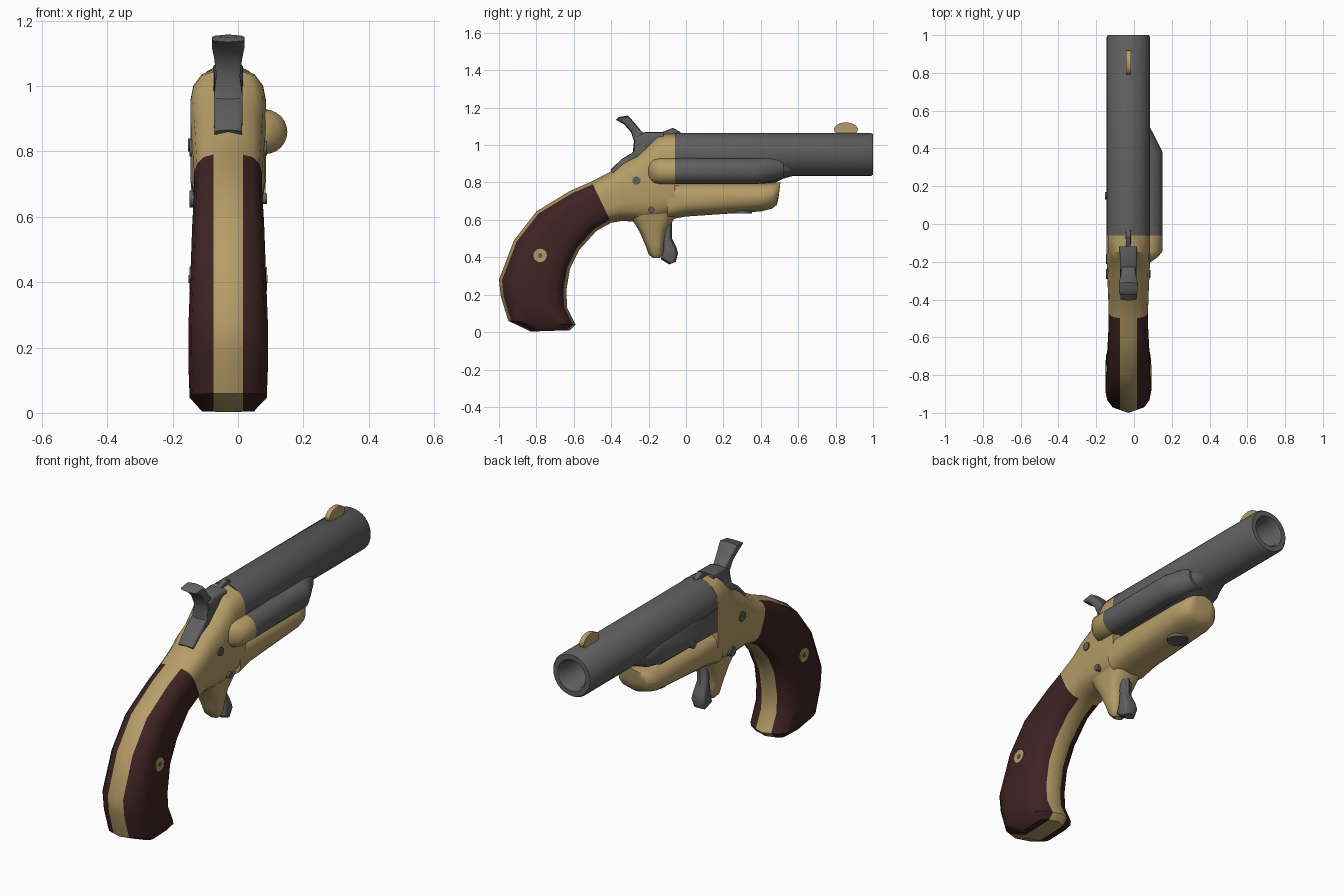
import bpy, bmesh, math
from mathutils import Vector, Matrix

cube = bpy.data.objects.get("Cube")
if cube:
    bpy.data.objects.remove(cube, do_unlink=True)

CX = -0.03      # centre plane of the pistol
CORE = 0.045    # half width of the brass strap


def material(name, rgb):
    m = bpy.data.materials.new(name)
    m.use_nodes = True
    m.diffuse_color = (*rgb, 1)
    m.node_tree.nodes["Principled BSDF"].inputs["Base Color"].default_value = (*rgb, 1)
    return m


STEEL = material("dark steel", (0.115, 0.115, 0.115))
BRASS = material("brass", (0.47, 0.34, 0.14))
WOOD = material("dark red wood", (0.05, 0.017, 0.018))


def finish(name, bm, mats, angle=40):
    bmesh.ops.remove_doubles(bm, verts=bm.verts, dist=1e-5)
    bmesh.ops.recalc_face_normals(bm, faces=bm.faces)
    me = bpy.data.meshes.new(name)
    bm.to_mesh(me)
    bm.free()
    for m in mats:
        me.materials.append(m)
    ob = bpy.data.objects.new(name, me)
    bpy.context.collection.objects.link(ob)
    bpy.ops.object.select_all(action='DESELECT')
    ob.select_set(True)
    bpy.context.view_layer.objects.active = ob
    bpy.ops.object.shade_smooth_by_angle(angle=math.radians(angle))
    return ob


def section(a, b, w, d, crown):
    """Rounded ring between side-profile points a and b, half width w, shoulder depth d."""
    a, b = Vector(a), Vector(b)
    s = (b - a).length
    d = min(d, s * 0.48)
    c = min(crown, d * 0.4)
    core = min(CORE, w * 0.6)
    half = [(core, c)]
    for k in (1, 2, 3):
        t = math.radians(30 * k)
        half.append((core + (w - core) * math.sin(t), c + (d - c) * (1 - math.cos(t))))
    right = [(0, 0)] + half + [(x, s - q) for x, q in reversed(half)] + [(0, s)]
    ring = right + [(-x, q) for x, q in reversed(right[1:-1])]
    u = (b - a) / s
    return [Vector((CX + x, a.x + u.x * q, a.y + u.y * q)) for x, q in ring]


def loft(name, stations, mats, crown=0.01, wood_from=None):
    bm = bmesh.new()
    rings = [[bm.verts.new(p) for p in section(*st, crown)] for st in stations]
    n = len(rings[0])
    strap = {0, n - 1, n // 2 - 1, n // 2}
    for i in range(len(rings) - 1):
        for j in range(n):
            k = (j + 1) % n
            f = bm.faces.new((rings[i][j], rings[i][k], rings[i + 1][k], rings[i + 1][j]))
            if wood_from is not None and i >= wood_from and j not in strap:
                f.material_index = 1
    # end caps, split into strap and two sides
    h = n // 2
    for r, end in ((rings[0], False), (rings[-1], True)):
        bm.faces.new((r[-1], r[0], r[1], r[h - 1], r[h], r[h + 1]))
        for side in (r[1:h], r[h + 1:]):
            f = bm.faces.new(side)
            f.material_index = 1 if end and wood_from is not None else 0
    return finish(name, bm, mats)


def rings_along_y(name, stations, mat, sides=24):
    """Round part along y from (y, centre x, centre z, radius)."""
    bm = bmesh.new()
    rings = []
    for y, cx, cz, r in stations:
        rings.append([bm.verts.new((cx + r * math.cos(2 * math.pi * k / sides), y,
                                    cz + r * math.sin(2 * math.pi * k / sides)))
                      for k in range(sides)])
    for p, q in zip(rings, rings[1:]):
        for j in range(sides):
            k = (j + 1) % sides
            bm.faces.new((p[j], p[k], q[k], q[j]))
    bm.faces.new(rings[0])
    bm.faces.new(rings[-1])
    return finish(name, bm, [mat])


def disc(name, loc, r, depth, mat, axis='X', scale=(1, 1, 1)):
    rot = Matrix.Rotation(math.pi / 2, 4, 'Y') if axis == 'X' else Matrix()
    bm = bmesh.new()
    bmesh.ops.create_cone(bm, cap_ends=True, segments=16, radius1=r, radius2=r, depth=depth,
                          matrix=Matrix.Translation(loc) @ Matrix.Diagonal((*scale, 1)) @ rot)
    return finish(name, bm, [mat])


# Receiver and grip in one sweep, wood panels either side of the strap
loft("frame_and_grip", [
    ((-0.06, 1.065), (-0.06, 0.62), 0.116, 0.11),
    ((-0.15, 1.06), (-0.12, 0.60), 0.116, 0.11),
    ((-0.19, 1.02), (-0.16, 0.59), 0.115, 0.12),
    ((-0.26, 0.955), (-0.22, 0.585), 0.113, 0.12),
    ((-0.33, 0.92), (-0.28, 0.59), 0.11, 0.11),
    ((-0.40, 0.86), (-0.34, 0.595), 0.107, 0.09),
    ((-0.505, 0.805), (-0.40, 0.585), 0.104, 0.08),
    ((-0.62, 0.755), (-0.48, 0.54), 0.104, 0.09),
    ((-0.80, 0.645), (-0.57, 0.44), 0.11, 0.10),
    ((-0.92, 0.49), (-0.62, 0.34), 0.115, 0.11),
    ((-1.0, 0.28), (-0.64, 0.22), 0.122, 0.12),
    ((-0.99, 0.19), (-0.635, 0.13), 0.122, 0.12),
    ((-0.95, 0.06), (-0.59, 0.04), 0.118, 0.11),
    ((-0.83, 0.003), (-0.62, 0.01), 0.08, 0.05),
], [BRASS, WOOD], crown=0.016, wood_from=6)

# Lower frame under the barrel
loft("lower_frame", [
    ((-0.10, 0.80), (-0.10, 0.60), 0.114, 0.06),
    ((0.0, 0.80), (0.0, 0.618), 0.114, 0.07),
    ((0.40, 0.80), (0.40, 0.645), 0.114, 0.07),
    ((0.46, 0.80), (0.46, 0.66), 0.105, 0.07),
    ((0.49, 0.80), (0.485, 0.68), 0.085, 0.06),
    ((0.505, 0.80), (0.495, 0.72), 0.06, 0.04),
], [BRASS])

# Stub guard and trigger
loft("trigger_guard_stub", [
    ((-0.30, 0.62), (-0.04, 0.64), 0.09, 0.09),
    ((-0.25, 0.54), (-0.10, 0.55), 0.07, 0.07),
    ((-0.215, 0.46), (-0.115, 0.48), 0.055, 0.05),
    ((-0.20, 0.415), (-0.12, 0.42), 0.045, 0.04),
    ((-0.175, 0.395), (-0.14, 0.397), 0.025, 0.02),
], [BRASS])
loft("trigger", [
    ((-0.13, 0.60), (-0.075, 0.60), 0.03, 0.02),
    ((-0.125, 0.50), (-0.075, 0.50), 0.03, 0.02),
    ((-0.125, 0.44), (-0.05, 0.45), 0.035, 0.02),
    ((-0.135, 0.39), (-0.043, 0.42), 0.04, 0.02),
    ((-0.09, 0.362), (-0.055, 0.375), 0.03, 0.02),
], [STEEL])

# Barrel: turned profile with an open bore
bm = bmesh.new()
profile = [(0, -0.06), (0.115, -0.06), (0.115, 0.99), (0.108, 1.0),
           (0.082, 1.0), (0.072, 0.985), (0.072, 0.1), (0, 0.1)]
pts = [bm.verts.new((CX + r, y, 0.95)) for r, y in profile]
edges = [bm.edges.new(e) for e in zip(pts, pts[1:])]
bmesh.ops.spin(bm, geom=pts + edges, cent=(CX, 0, 0.95), axis=(0, 1, 0),
               angle=2 * math.pi, steps=32)
finish("barrel", bm, [STEEL])

# Flat-sided block below the barrel
loft("barrel_block", [
    ((-0.06, 0.95), (-0.06, 0.79), 0.116, 0.02),
    ((0.41, 0.95), (0.41, 0.79), 0.116, 0.03),
    ((0.48, 0.95), (0.48, 0.80), 0.112, 0.06),
    ((0.51, 0.95), (0.52, 0.82), 0.10, 0.07),
    ((0.56, 0.95), (0.59, 0.84), 0.08, 0.07),
], [STEEL])

# Side rib on the left, steel in front and brass behind
rings_along_y("side_rib", [(-0.06, 0.083, 0.86, 0.068), (0.38, 0.083, 0.86, 0.068),
                           (0.45, 0.052, 0.87, 0.065), (0.52, 0.02, 0.88, 0.06)], STEEL)
rings_along_y("rib_end", [(-0.06, 0.083, 0.86, 0.068), (-0.145, 0.083, 0.86, 0.068),
                          (-0.175, 0.065, 0.86, 0.062), (-0.2, 0.045, 0.86, 0.045)], BRASS)

# Hammer with spur, and its flat nose
loft("hammer", [
    ((-0.375, 1.135), (-0.36, 1.15), 0.048, 0.01),
    ((-0.33, 1.11), (-0.31, 1.158), 0.05, 0.01),
    ((-0.295, 1.07), (-0.272, 1.115), 0.042, 0.01),
    ((-0.278, 1.02), (-0.235, 1.07), 0.036, 0.01),
    ((-0.285, 0.96), (-0.18, 1.04), 0.044, 0.01),
    ((-0.345, 0.925), (-0.25, 0.88), 0.044, 0.01),
    ((-0.405, 0.866), (-0.36, 0.82), 0.042, 0.01),
], [STEEL], crown=0.003)
loft("hammer_nose", [
    ((-0.26, 1.05), (-0.26, 0.96), 0.042, 0.01),
    ((-0.22, 1.07), (-0.22, 0.96), 0.044, 0.01),
    ((-0.12, 1.07), (-0.12, 1.0), 0.046, 0.01),
], [STEEL], crown=0.003)

# Sights
loft("rear_sight", [
    ((-0.13, 1.068), (-0.13, 1.03), 0.012, 0.006),
    ((-0.07, 1.092), (-0.07, 1.03), 0.014, 0.006),
    ((-0.03, 1.07), (-0.03, 1.03), 0.01, 0.006),
], [STEEL])
disc("front_sight", (CX, 0.855, 1.083), 0.064, 0.026, BRASS, scale=(1, 1, 0.6))

# Screws and grip inlays on both sides
for sign, label in ((1, "left"), (-1, "right")):
    for i, (y, z, r) in enumerate(((-0.265, 0.81, 0.022), (-0.185, 0.655, 0.016))):
        disc(f"{label}_frame_screw_{i + 1}", (CX + sign * 0.1, y, z), r if sign > 0 else 0.026,
             0.036, STEEL)
    disc(f"{label}_grip_inlay", (CX + sign * 0.105, -0.78, 0.41), 0.036, 0.028, BRASS)
    disc(f"{label}_grip_pin", (CX + sign * 0.105, -0.78, 0.41), 0.012, 0.032, STEEL)
disc("block_screw", (CX - 0.105, 0.15, 0.82), 0.02, 0.036, STEEL)
disc("underside_screw", (CX, 0.3, 0.645), 0.052, 0.024, STEEL, axis='Z')
